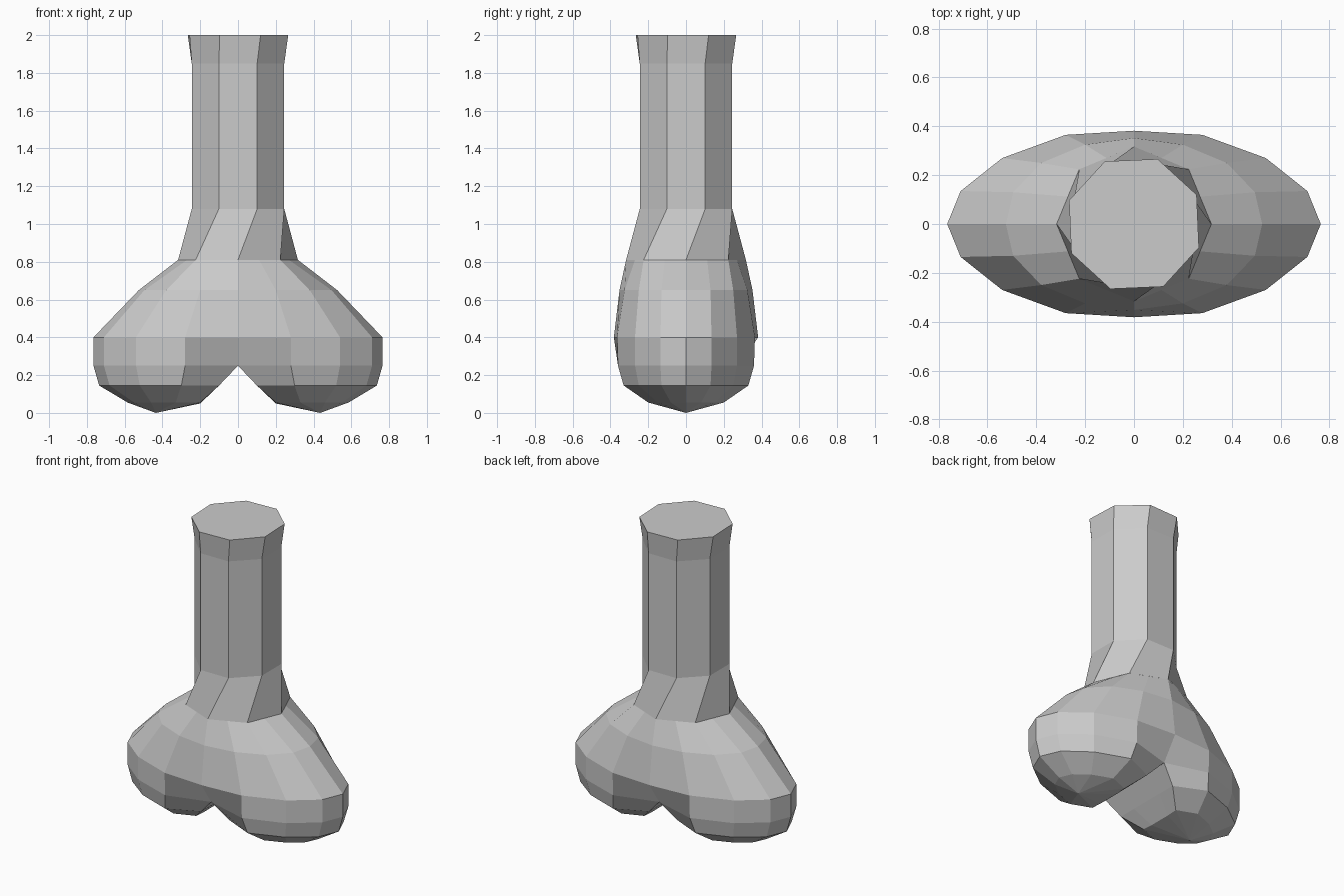
import bpy, bmesh, math

if "Cube" in bpy.data.objects:
    bpy.data.objects.remove(bpy.data.objects["Cube"])


def finish(bm, name):
    bmesh.ops.recalc_face_normals(bm, faces=bm.faces)
    me = bpy.data.meshes.new(name)
    bm.to_mesh(me)
    bm.free()
    ob = bpy.data.objects.new(name, me)
    bpy.context.collection.objects.link(ob)
    return ob


def bridge(bm, a, b, closed):
    n = len(a)
    for i in range(n if closed else n - 1):
        j = (i + 1) % n
        bm.faces.new((a[i], a[j], b[j], b[i]))


# Shaft: twisted octagonal collar, straight stem, flared top
bm = bmesh.new()
rings = []
for z, r, turn in ((0.81, 0.317, 0), (1.08, 0.265, 22.5), (1.85, 0.265, 22.5), (2.0, 0.283, 25)):
    angles = [math.radians(45 * i + turn) for i in range(8)]
    rings.append([bm.verts.new((r * math.cos(a), r * math.sin(a), z)) for a in angles])
for lo, hi in zip(rings, rings[1:]):
    bridge(bm, lo, hi, True)
bm.faces.new(rings[-1])
finish(bm, "bone_shaft")

# Knuckle end: right half from front-to-side profiles, mirrored in y, then x
bm = bmesh.new()


def chain(z, pts, z_mid=None):
    full = pts + [(x, -y) for x, y in reversed(pts[:-1])]
    return [bm.verts.new((x, y, z_mid if z_mid and x == 0 else z)) for x, y in full]


def inner(z, x, y):
    return [bm.verts.new((x, k * y, z)) for k in (0.5, 0, -0.5)]


neck = chain(0.81, [(0, -0.317), (0.112, -0.27), (0.224, -0.224), (0.27, -0.112), (0.317, 0)])
shoulder = chain(0.65, [(0, -0.352), (0.2, -0.325), (0.38, -0.25), (0.495, -0.13), (0.525, 0)])
rim = chain(0.40, [(0, -0.382), (0.28, -0.365), (0.54, -0.27), (0.71, -0.135), (0.765, 0)])
waist = chain(0.25, [(0, -0.28), (0.28, -0.36), (0.54, -0.27), (0.71, -0.135), (0.765, 0)])
for a, b in ((neck, shoulder), (shoulder, rim), (rim, waist)):
    bridge(bm, a, b, False)

# Rounded lobe underside, closed around the central notch
waist += inner(0.25, 0, 0.28)
under = chain(0.145, [(0.1, -0.24), (0.3, -0.33), (0.52, -0.25), (0.68, -0.13), (0.735, 0)])
under += inner(0.145, 0.1, 0.24)
foot = chain(0.055, [(0.2, -0.15), (0.33, -0.2), (0.46, -0.15), (0.55, -0.08), (0.585, 0)])
foot += inner(0.05, 0.2, 0.15)
bridge(bm, waist, under, True)
bridge(bm, under, foot, True)
tip = bm.verts.new((0.435, 0, 0))
for i in range(len(foot)):
    bm.faces.new((foot[i], foot[(i + 1) % len(foot)], tip))
head = finish(bm, "bone_knuckles")
head.modifiers.new("mirror", 'MIRROR').use_clip = True
